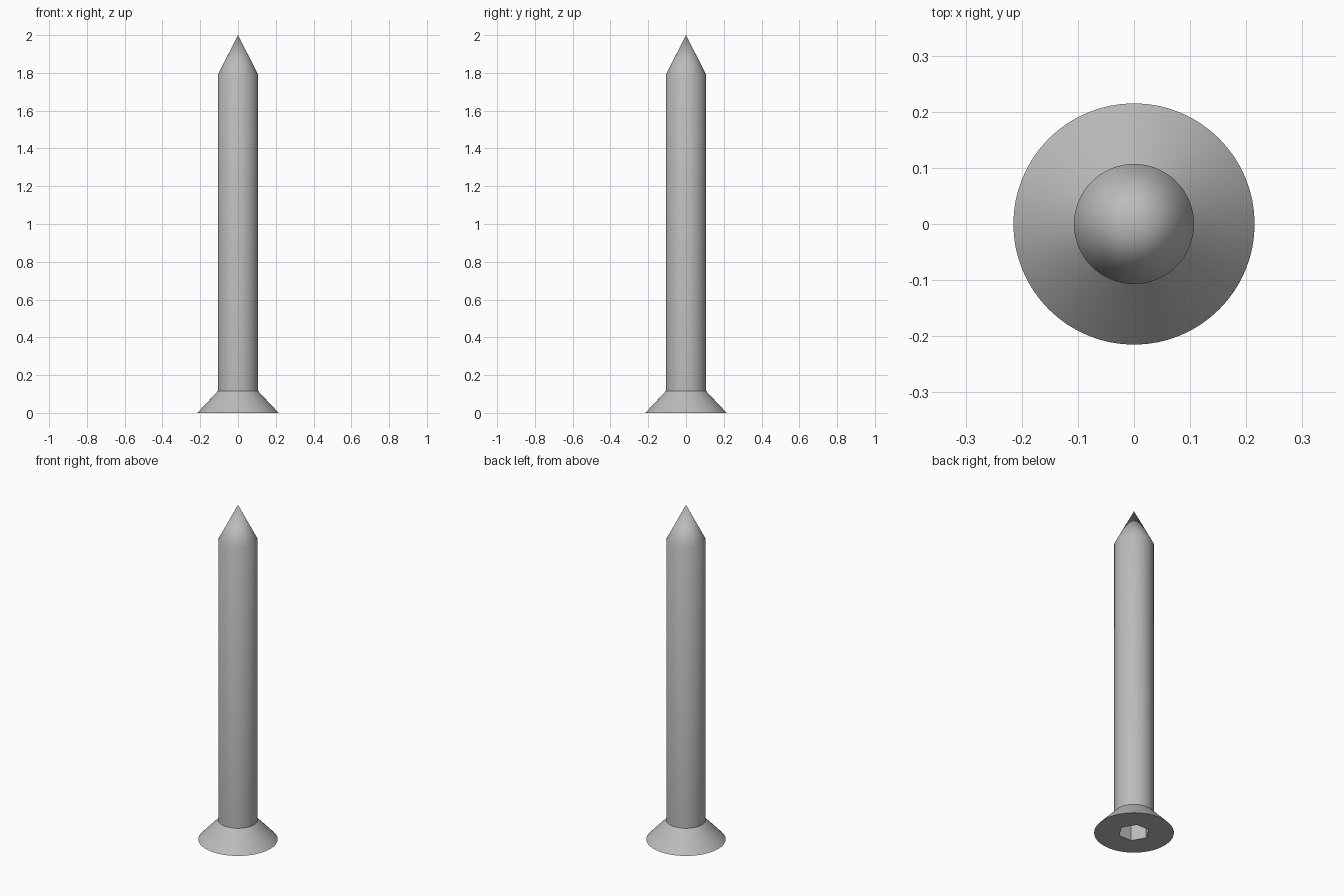
import bpy, bmesh, math
from mathutils import Matrix

cube = bpy.data.objects.get("Cube")
if cube:
    bpy.data.objects.remove(cube, do_unlink=True)

SIDES = 64
HEAD_R, SHAFT_R, SOCKET_R = 0.215, 0.107, 0.086
HEAD_TOP, TIP_BASE, TIP_TOP, SOCKET_DEPTH = 0.115, 1.79, 2.0, 0.1

steel = bpy.data.materials.new("grey steel")
steel.use_nodes = True
colour = (0.5, 0.5, 0.5, 1)
steel.diffuse_color = colour
steel.node_tree.nodes["Principled BSDF"].inputs["Base Color"].default_value = colour


def ring(bm, radius, z, sides=SIDES):
    """Closed loop of edges around the z axis."""
    return bmesh.ops.create_circle(
        bm, segments=sides, radius=radius, matrix=Matrix.Translation((0, 0, z)))["verts"]


def hexagon(bm, z):
    """Hexagon with corners on the x axis."""
    turn = [math.tau * i / 6 for i in range(6)]
    return [bm.verts.new((SOCKET_R * math.cos(a), SOCKET_R * math.sin(a), z)) for a in turn]


def join(bm, lower, upper):
    n = len(lower)
    for i in range(n):
        j = (i + 1) % n
        bm.faces.new((lower[i], lower[j], upper[j], upper[i]))


bm = bmesh.new()

# Countersunk head, shaft and pointed tip
head = ring(bm, HEAD_R, 0)
neck = ring(bm, SHAFT_R, HEAD_TOP)
shoulder = ring(bm, SHAFT_R, TIP_BASE)
join(bm, head, neck)
join(bm, neck, shoulder)
point = bm.verts.new((0, 0, TIP_TOP))
for i in range(SIDES):
    bm.faces.new((shoulder[i], shoulder[(i + 1) % SIDES], point))

# Hexagonal drive socket sunk into the flat underside
mouth, floor = hexagon(bm, 0), hexagon(bm, SOCKET_DEPTH)
join(bm, mouth, floor)
bm.faces.new(floor)
rim = [e for e in bm.edges if e.is_boundary]
bmesh.ops.triangle_fill(bm, edges=rim, use_beauty=True)

bmesh.ops.recalc_face_normals(bm, faces=bm.faces)
mesh = bpy.data.meshes.new("screw")
bm.to_mesh(mesh)
bm.free()
mesh.materials.append(steel)
screw = bpy.data.objects.new("screw", mesh)
bpy.context.collection.objects.link(screw)

# Smooth round surfaces with crisp edges
bpy.ops.object.select_all(action="DESELECT")
screw.select_set(True)
bpy.context.view_layer.objects.active = screw
bpy.ops.object.shade_smooth_by_angle(angle=math.radians(32))
